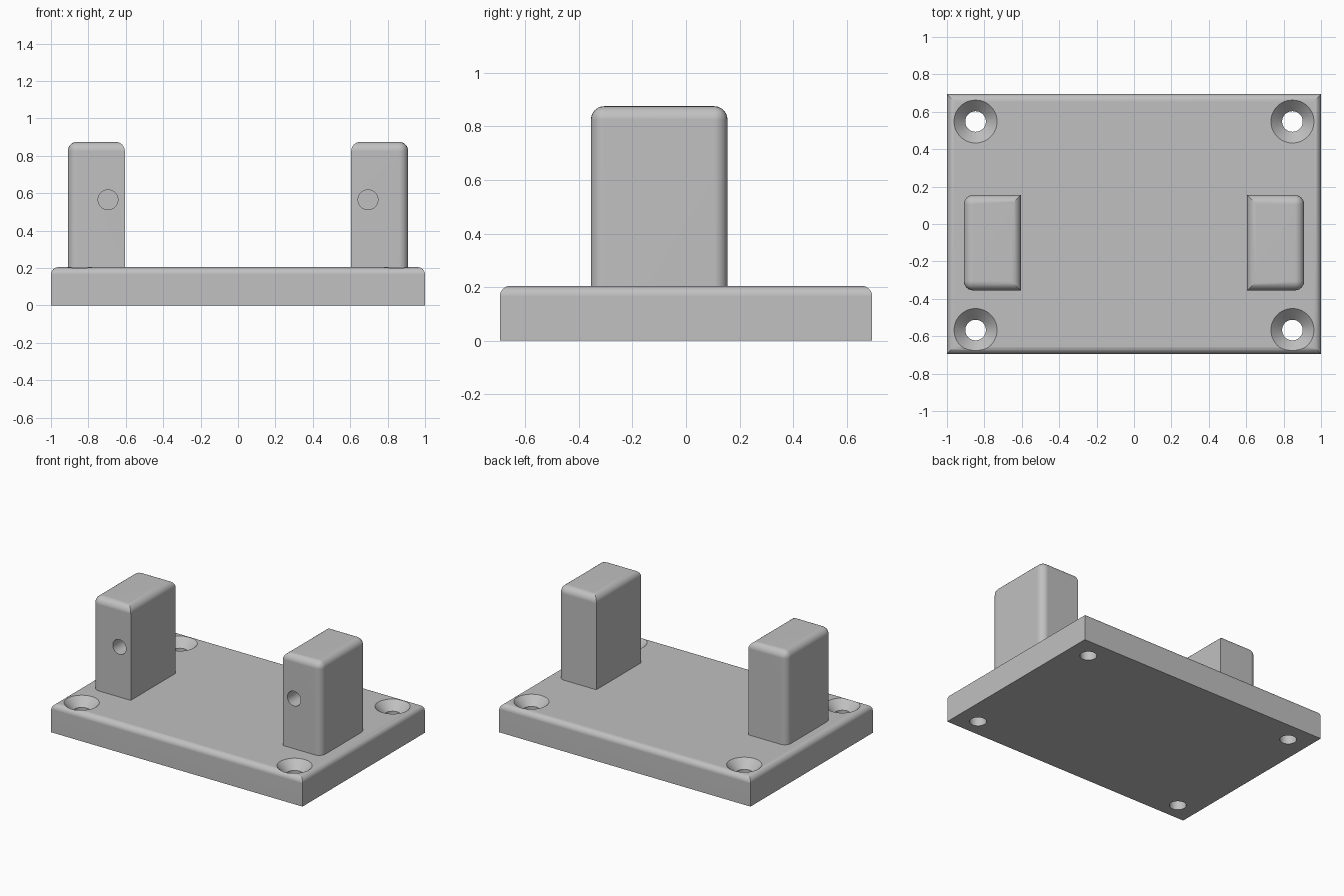
import bpy, bmesh, math
from mathutils import Matrix

if "Cube" in bpy.data.objects:
    bpy.data.objects.remove(bpy.data.objects["Cube"], do_unlink=True)

GREY = (0.53, 0.53, 0.53, 1)
grey = bpy.data.materials.new("plain grey")
grey.use_nodes = True
grey.diffuse_color = GREY
grey.node_tree.nodes["Principled BSDF"].inputs["Base Color"].default_value = GREY

PLATE_TOP = 0.205
POST_TOP = 0.875


def add_object(name, bm):
    bmesh.ops.recalc_face_normals(bm, faces=bm.faces)
    mesh = bpy.data.meshes.new(name)
    bm.to_mesh(mesh)
    bm.free()
    mesh.materials.append(grey)
    obj = bpy.data.objects.new(name, mesh)
    bpy.context.collection.objects.link(obj)
    return obj


def rounded_box(name, low, high, radius, rounded):
    """Box between two corners, with the edges picked by the rule rounded."""
    bm = bmesh.new()
    bmesh.ops.create_cube(bm, size=1)
    for v in bm.verts:
        v.co = [high[i] if v.co[i] > 0 else low[i] for i in range(3)]
    edges = [e for e in bm.edges if rounded((e.verts[0].co + e.verts[1].co) / 2)]
    bmesh.ops.bevel(bm, geom=edges, offset=radius, segments=6,
                    profile=0.5, affect='EDGES', clamp_overlap=True)
    return add_object(name, bm)


def lathe(name, profile, matrix, sides=48):
    """Closed solid turned around z from (radius, height) pairs."""
    bm = bmesh.new()
    rings = []
    for r, z in profile:
        angles = [2 * math.pi * i / sides for i in range(sides)]
        rings.append([bm.verts.new((r * math.cos(a), r * math.sin(a), z)) for a in angles])
    for a, b in zip(rings, rings[1:]):
        for i in range(sides):
            j = (i + 1) % sides
            bm.faces.new((a[i], a[j], b[j], b[i]))
    bm.faces.new(rings[0])
    bm.faces.new(rings[-1])
    bm.transform(matrix)
    return add_object(name, bm)


def select_only(obj):
    bpy.ops.object.select_all(action='DESELECT')
    obj.select_set(True)
    bpy.context.view_layer.objects.active = obj


def cut(obj, cutter):
    cutter.hide_render = True
    mod = obj.modifiers.new("hole", 'BOOLEAN')
    mod.operation = 'DIFFERENCE'
    mod.solver = 'EXACT'
    mod.object = cutter
    select_only(obj)
    bpy.ops.object.modifier_apply(modifier=mod.name)
    bpy.data.objects.remove(cutter, do_unlink=True)


def finish(obj):
    select_only(obj)
    bpy.ops.object.shade_smooth_by_angle(angle=math.radians(30))
    mod = obj.modifiers.new("flat face normals", 'WEIGHTED_NORMAL')
    mod.keep_sharp = True


# Base plate, rounded along its top edges only
plate = rounded_box("base_plate", (-1, -0.695, 0), (1, 0.695, PLATE_TOP), 0.04,
                    lambda m: m.z > PLATE_TOP - 0.01)

# Countersunk screw holes in the four corners
screw_profile = [(0.055, -0.1), (0.055, PLATE_TOP - 0.06),
                 (0.115, PLATE_TOP), (0.115, PLATE_TOP + 0.1)]
for x in (-0.847, 0.847):
    for y in (-0.567, 0.548):
        cut(plate, lathe("screw_hole_cutter", screw_profile, Matrix.Translation((x, y, 0))))
finish(plate)

# Two upright posts: rounded on top and on the outer corners, sharp inside
for side, name in ((1, "left_post"), (-1, "right_post")):
    xs = sorted((side * 0.605, side * 0.91))
    post = rounded_box(
        name, (xs[0], -0.355, PLATE_TOP), (xs[1], 0.155, POST_TOP), 0.05,
        lambda m: m.z > POST_TOP - 0.01
        or (m.z > PLATE_TOP + 0.01 and abs(m.x) > 0.9 and (m.y < -0.35 or m.y > 0.15)))
    # Blind pin hole in the front face
    place = Matrix.Translation((side * 0.695, -0.355, 0.565)) @ Matrix.Rotation(math.pi / 2, 4, 'X')
    cut(post, lathe("pin_hole_cutter", [(0.053, -0.3), (0.053, 0.1)], place))
    finish(post)
